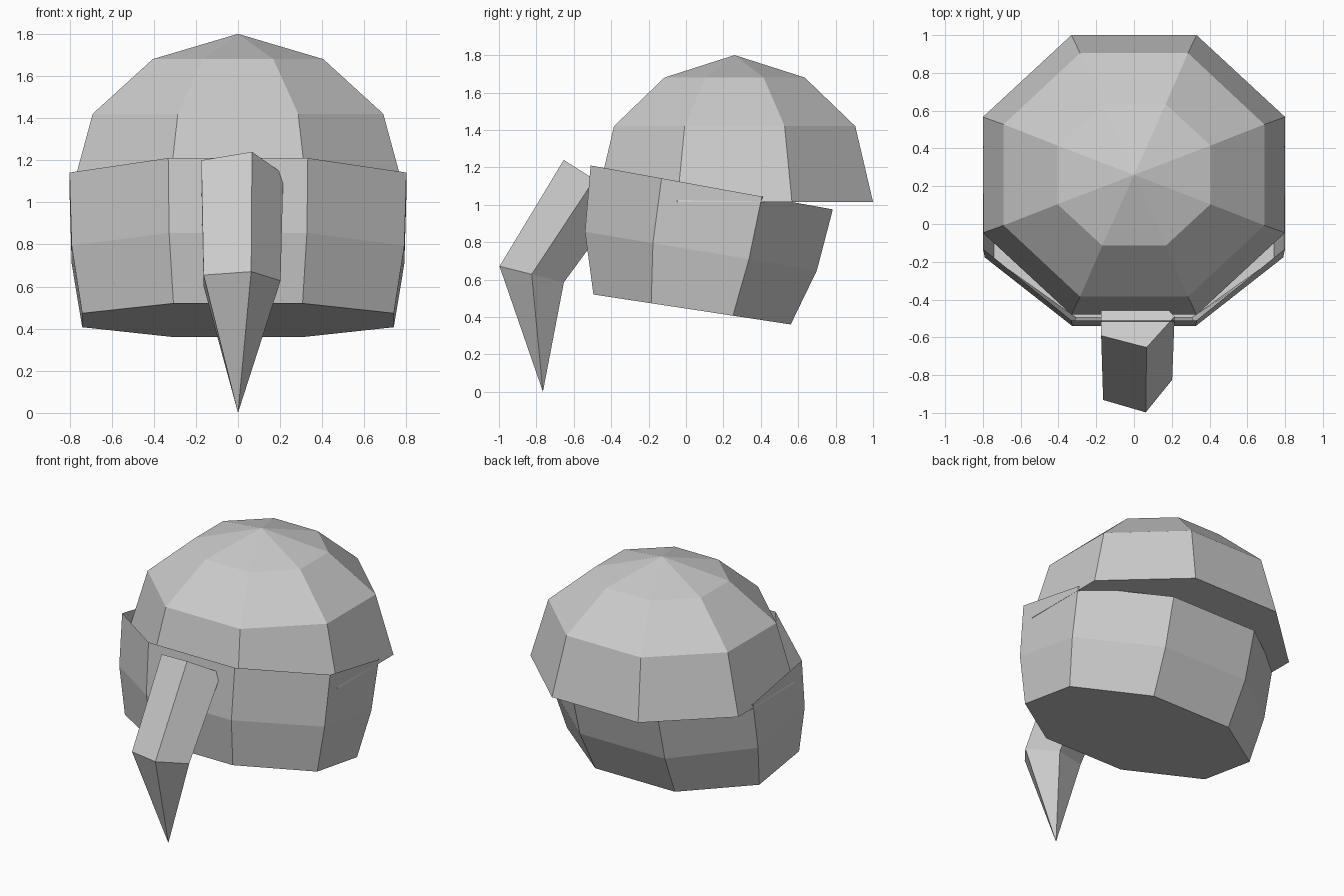
import bpy, bmesh
from math import sin, cos, pi

cube = bpy.data.objects.get("Cube")
if cube:
    bpy.data.objects.remove(cube, do_unlink=True)

grey = bpy.data.materials.new("plain grey")
grey.use_nodes = True
colour = (0.6, 0.6, 0.6, 1)
grey.diffuse_color = colour
grey.node_tree.nodes["Principled BSDF"].inputs["Base Color"].default_value = colour


def loft(name, sides, phase, rings, tip=None, cap_first=False, cap_last=False):
    """Join polygon rings; each ring is (centre y, centre z, x reach, y reach, z reach)."""
    bm = bmesh.new()
    loops = []
    for cy, cz, rx, ry, rz in rings:
        angles = [phase + 2 * pi * k / sides for k in range(sides)]
        loops.append([bm.verts.new((rx * cos(a), cy + ry * sin(a), cz + rz * sin(a)))
                      for a in angles])
    for low, high in zip(loops, loops[1:]):
        for k in range(sides):
            j = (k + 1) % sides
            bm.faces.new((low[k], low[j], high[j], high[k]))
    if tip:
        point = bm.verts.new(tip)
        for k in range(sides):
            bm.faces.new((loops[-1][k], loops[-1][(k + 1) % sides], point))
    if cap_first:
        bm.faces.new(loops[0][::-1])
    if cap_last:
        bm.faces.new(loops[-1])
    bmesh.ops.recalc_face_normals(bm, faces=bm.faces[:])
    mesh = bpy.data.meshes.new(name)
    bm.to_mesh(mesh)
    bm.free()
    mesh.materials.append(grey)
    obj = bpy.data.objects.new(name, mesh)
    bpy.context.collection.objects.link(obj)
    return obj


def octagon(cy, cz, half_x, half_y, half_z):
    """Ring given by the half sizes across its flat sides."""
    f = 1 / cos(pi / 8)
    return (cy, cz, half_x * f, half_y * f, half_z * f)


# Upper dome, closed underneath
loft("head_dome", 8, pi / 8,
     [octagon(0.26, 1.015, 0.80, 0.74, 0),
      octagon(0.26, 1.42, 0.69, 0.645, 0),
      octagon(0.26, 1.68, 0.405, 0.375, 0)],
     tip=(0, 0.26, 1.8), cap_first=True)

# Tilted lower bowl, open at the top
loft("jaw_bowl", 8, pi / 8,
     [octagon(0.0325, 0.44, 0.74, 0.5275, -0.08),
      octagon(0.08, 0.752, 0.79, 0.62, -0.103),
      octagon(0.1375, 1.0925, 0.80, 0.6475, -0.1175)],
     cap_first=True)

# Five-sided beak, slanting forward and then down to a point
loft("beak", 5, 0,
     [(-0.49, 1.135, 0.215, 0.172, -0.11),
      (-0.825, 0.628, 0.202, 0.181, -0.045)],
     tip=(0, -0.765, 0), cap_first=True)
